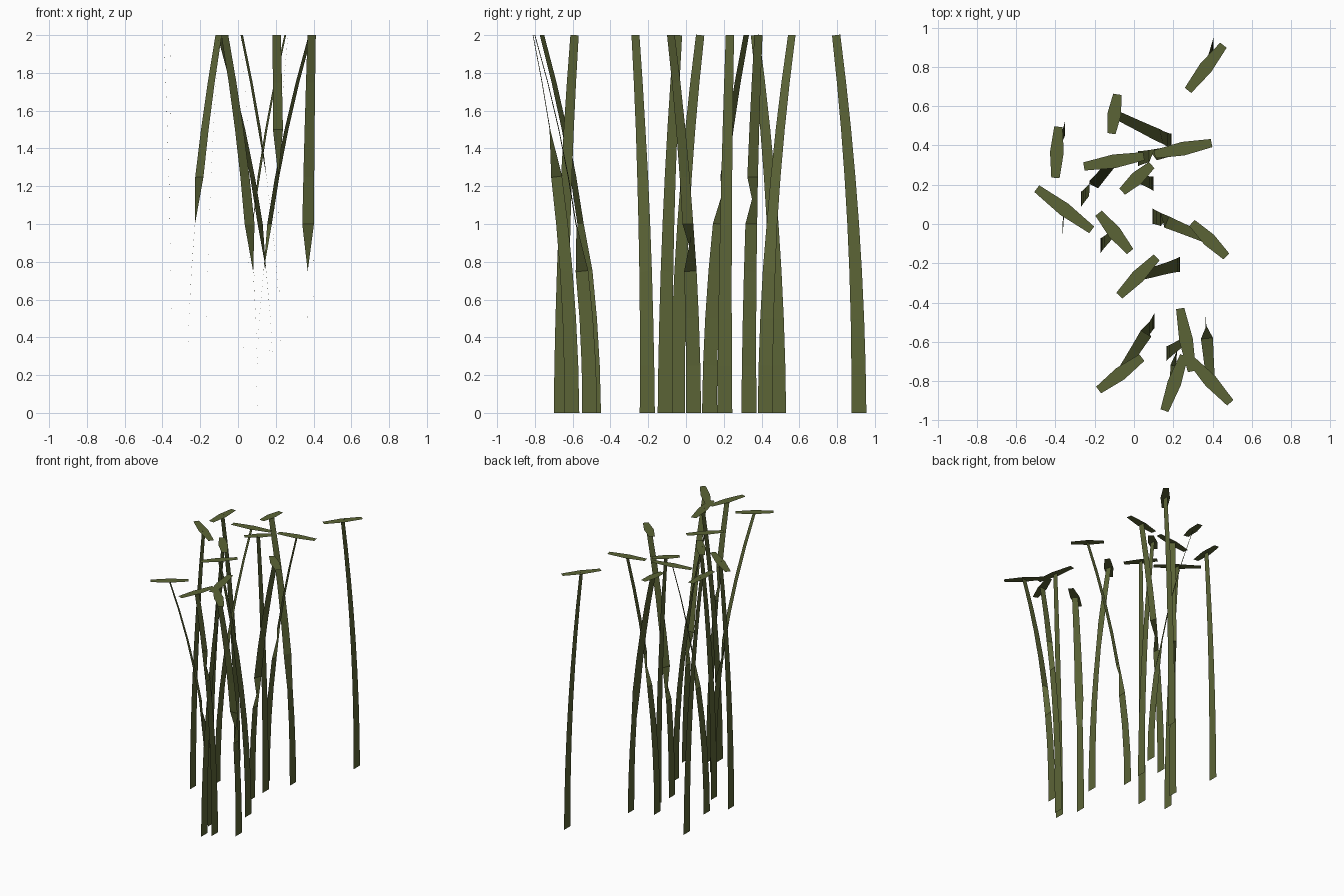
import bpy
from mathutils import Vector

if "Cube" in bpy.data.objects:
    bpy.data.objects.remove(bpy.data.objects["Cube"])

SEGMENTS = 8
HEIGHT = 2.0

olive = bpy.data.materials.new("olive_green")
olive.diffuse_color = (0.105, 0.127, 0.037, 1)
olive.use_nodes = True
olive.node_tree.nodes["Principled BSDF"].inputs["Base Color"].default_value = olive.diffuse_color

# base x, base y, then the two ends of the flat top leaf (x, y, x, y)
STALKS = [
    (0.405, 0.915, 0.275, 0.68, 0.455, 0.91),
    (0.19, 0.42, -0.115, 0.46, -0.085, 0.66),
    (-0.35, 0.49, -0.40, 0.235, -0.385, 0.495),
    (-0.27, 0.125, -0.255, 0.293, 0.05, 0.345),
    (0.02, 0.333, 0.105, 0.355, 0.395, 0.412),
    (0.10, 0.205, -0.06, 0.165, 0.09, 0.30),
    (-0.365, -0.045, -0.495, 0.18, -0.215, -0.03),
    (-0.17, -0.11, -0.18, 0.055, -0.02, -0.14),
    (0.095, 0.04, 0.295, 0.005, 0.47, -0.165),
    (0.235, -0.205, -0.075, -0.365, 0.115, -0.17),
    (0.105, -0.49, -0.18, -0.845, 0.04, -0.68),
    (0.165, -0.66, 0.235, -0.43, 0.295, -0.75),
    (0.22, -0.605, 0.155, -0.95, 0.255, -0.67),
    (0.365, -0.51, 0.29, -0.69, 0.49, -0.91),
]


def ribbon(name, rings):
    """Flat strip through (centre, half-width vector) rings."""
    verts = [p for c, s in rings for p in (c - s, c + s)]
    faces = [(2 * i, 2 * i + 1, 2 * i + 3, 2 * i + 2) for i in range(len(rings) - 1)]
    mesh = bpy.data.meshes.new(name)
    mesh.from_pydata(verts, [], faces)
    mesh.materials.append(olive)
    obj = bpy.data.objects.new(name, mesh)
    bpy.context.collection.objects.link(obj)


for n, (bx, by, x0, y0, x1, y1) in enumerate(STALKS, 1):
    base = Vector((bx, by, 0))
    end_a, end_b = Vector((x0, y0, HEIGHT)), Vector((x1, y1, HEIGHT))
    top = (end_a + end_b) / 2
    lean = Vector((top.x - bx, top.y - by, 0))

    # Stalk: bends over quadratically, and turns its face to the lean once steep
    rings = []
    for i in range(SEGMENTS + 1):
        t = i / SEGMENTS
        centre = base + lean * t * t + Vector((0, 0, HEIGHT * t))
        tangent = (lean * 2 * t + Vector((0, 0, HEIGHT))).normalized()
        ref = Vector((1, 0, 0)) if tangent.z > 0.99 else Vector((0, 0, 1))
        side = tangent.cross(ref).normalized()
        rings.append((centre, side * (0.04 - 0.018 * t)))
    ribbon(f"stalk_{n}", rings)

    # Leaf: flat plate on top, widest at the middle
    side = Vector((0, 0, 1)).cross(end_b - end_a).normalized()
    ribbon(f"leaf_{n}", [(end_a, -side * 0.021), (top, -side * 0.035), (end_b, -side * 0.021)])

# Point all leaf faces upward
for obj in bpy.data.objects:
    if obj.name.startswith("leaf") and obj.data.polygons[0].normal.z < 0:
        obj.data.flip_normals()
